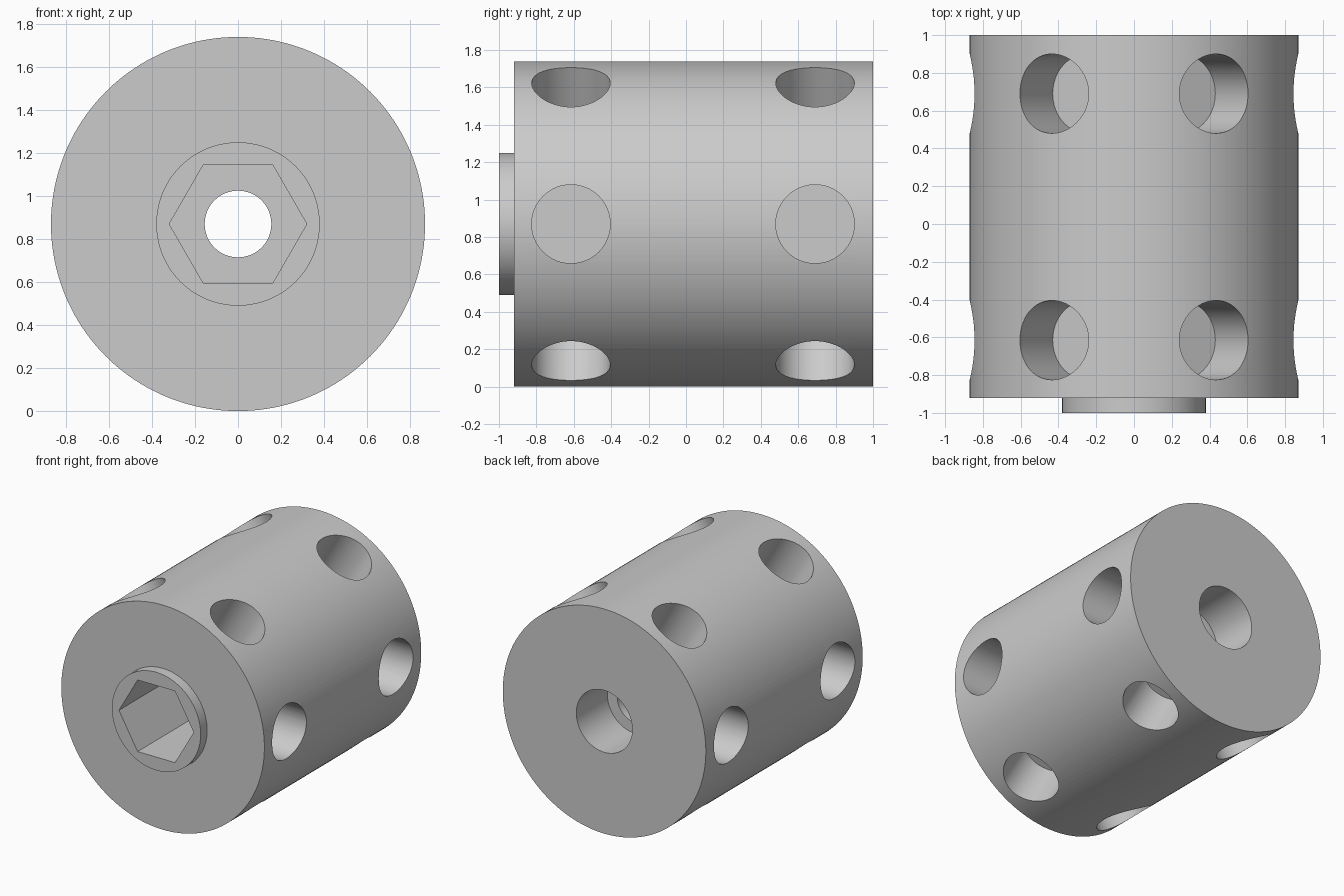
import bpy, bmesh
from math import pi, cos, sin, radians
from mathutils import Matrix, Vector

cube = bpy.data.objects.get("Cube")
if cube:
    bpy.data.objects.remove(cube, do_unlink=True)

RADIUS = 0.87
CENTRE = Vector((0, 0, RADIUS))
ALONG_Y = Matrix.Rotation(-pi / 2, 4, 'X')

grey = bpy.data.materials.new("plain_grey")
grey.use_nodes = True
grey.diffuse_color = (0.6, 0.6, 0.6, 1)
grey.node_tree.nodes["Principled BSDF"].inputs["Base Color"].default_value = (0.6, 0.6, 0.6, 1)


def prism(name, radius, start, end, sides=128, turn=ALONG_Y, shift=(0, 0, 0)):
    """Solid prism running from start to end along a turned axis."""
    bm = bmesh.new()
    ring = [bm.verts.new((radius * cos(2 * pi * i / sides),
                          radius * sin(2 * pi * i / sides), start)) for i in range(sides)]
    face = bm.faces.new(ring)
    made = bmesh.ops.extrude_face_region(bm, geom=[face])["geom"]
    top = [v for v in made if isinstance(v, bmesh.types.BMVert)]
    bmesh.ops.translate(bm, verts=top, vec=(0, 0, end - start))
    bmesh.ops.recalc_face_normals(bm, faces=bm.faces[:])
    bm.transform(Matrix.Translation(CENTRE + Vector(shift)) @ turn)
    mesh = bpy.data.meshes.new(name)
    bm.to_mesh(mesh)
    bm.free()
    obj = bpy.data.objects.new(name, mesh)
    mesh.materials.append(grey)
    bpy.context.collection.objects.link(obj)
    return obj


def combine(target, tool, operation):
    """Apply a boolean and remove the tool object."""
    tool.hide_render = True
    mod = target.modifiers.new("shape", 'BOOLEAN')
    mod.object, mod.operation, mod.solver = tool, operation, 'EXACT'
    bpy.context.view_layer.objects.active = target
    bpy.ops.object.modifier_apply(modifier=mod.name)
    bpy.data.objects.remove(tool, do_unlink=True)


# Drum with a raised front collar
drum = prism("drum_body", RADIUS, -0.92, 1.0, sides=160)
combine(drum, prism("front_collar", 0.38, -1.0, -0.8), 'UNION')

# Hexagonal front socket, through bore and wider rear bore
combine(drum, prism("hex_socket", 0.32, -1.1, 0.0, sides=6), 'DIFFERENCE')
combine(drum, prism("through_bore", 0.155, -0.2, 0.8, sides=64), 'DIFFERENCE')
combine(drum, prism("rear_bore", 0.24, 0.62, 1.1, sides=64), 'DIFFERENCE')

# Two rings of six blind radial holes
for y in (-0.615, 0.69):
    for k in range(6):
        turn = Matrix.Rotation(pi / 2 - k * pi / 3, 4, 'Y')
        hole = prism("radial_hole", 0.21, 0.497, 1.0, sides=64, turn=turn, shift=(0, y, 0))
        combine(drum, hole, 'DIFFERENCE')

# Smooth curved walls with crisp rims
bpy.ops.object.select_all(action='DESELECT')
drum.select_set(True)
bpy.context.view_layer.objects.active = drum
bpy.ops.object.shade_smooth_by_angle(angle=radians(30))
